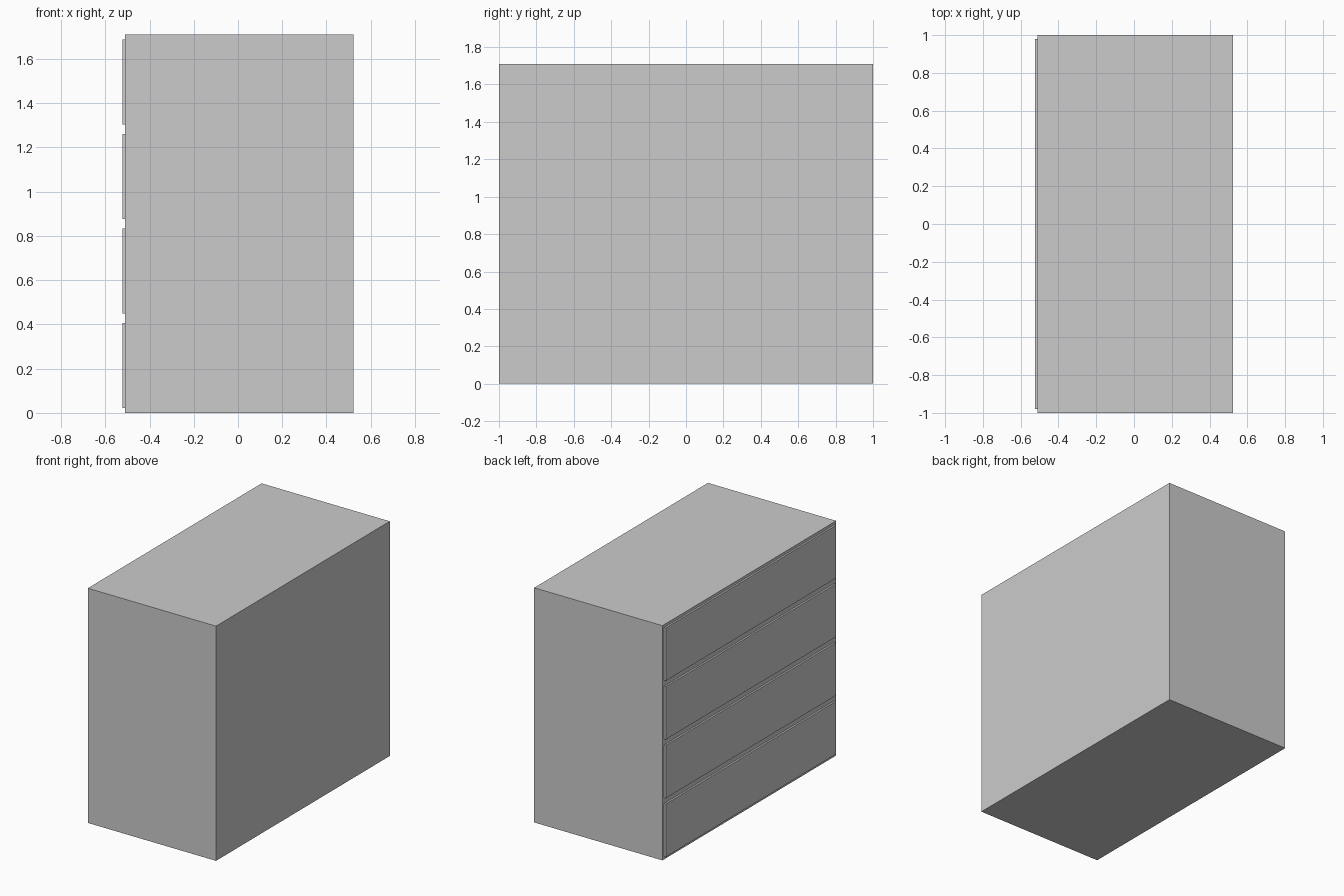
import bpy

if "Cube" in bpy.data.objects:
    bpy.data.objects.remove(bpy.data.objects["Cube"])

HEIGHT = 1.71
DRAWERS = 4
MARGIN = 0.021


def box(name, lo, hi):
    centre = [(a + b) / 2 for a, b in zip(lo, hi)]
    bpy.ops.mesh.primitive_cube_add(size=1, location=centre)
    obj = bpy.context.object
    obj.name = name
    obj.scale = [b - a for a, b in zip(lo, hi)]
    bpy.ops.object.transform_apply(location=False, rotation=False, scale=True)
    return obj


# Cabinet body
box("cabinet_body", (-0.51, -1, 0), (0.523, 1, HEIGHT))

# Evenly stacked drawer fronts on the -x side
pitch = HEIGHT / DRAWERS
for i in range(DRAWERS):
    box(f"drawer_front_{i + 1}",
        (-0.523, -1 + MARGIN, i * pitch + MARGIN),
        (-0.51, 1 - MARGIN, (i + 1) * pitch - MARGIN))
